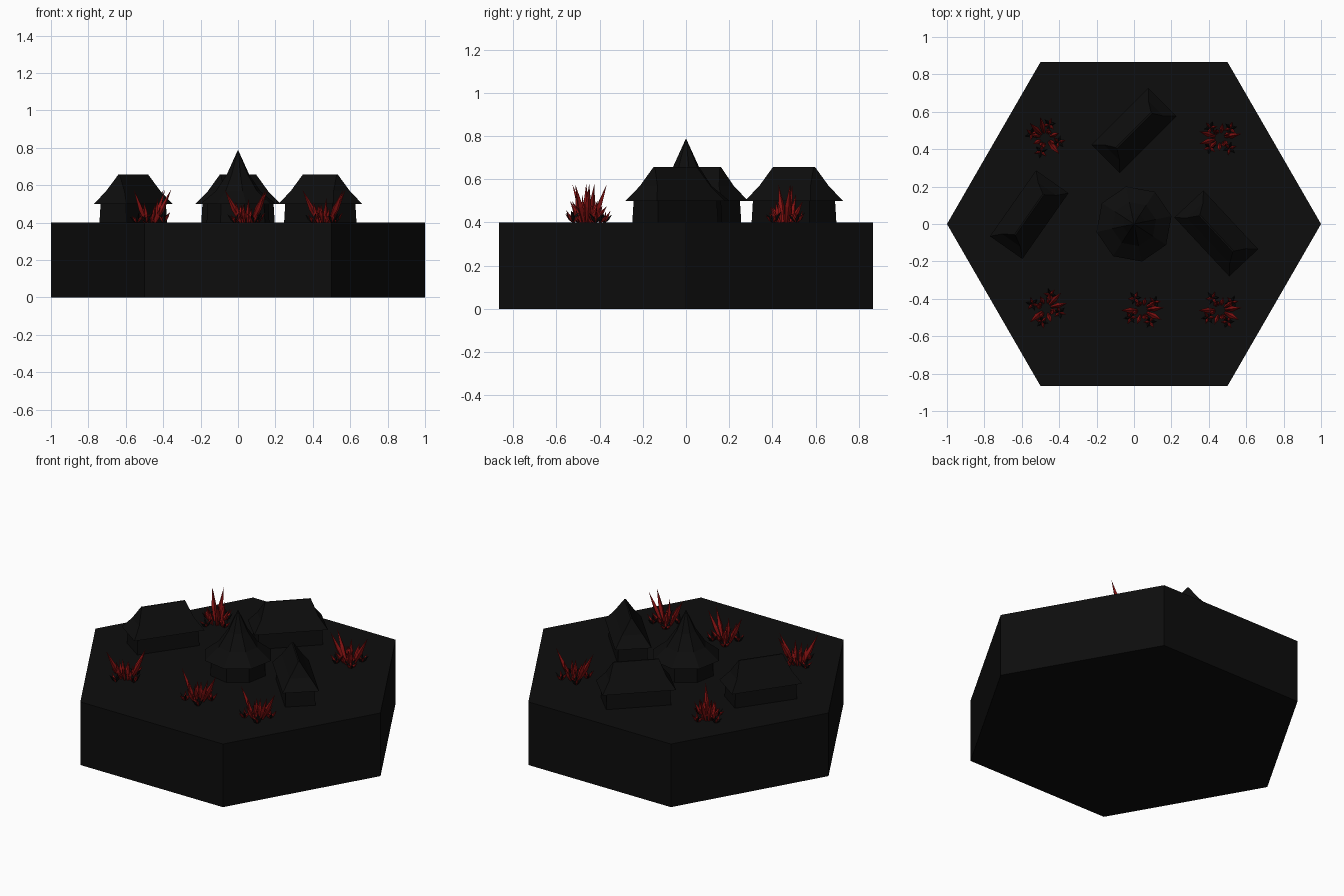
import bpy, bmesh, math, random
from mathutils import Vector, Matrix

cube = bpy.data.objects.get("Cube")
if cube:
    bpy.data.objects.remove(cube)


def material(name, rgb):
    m = bpy.data.materials.new(name)
    m.use_nodes = True
    m.diffuse_color = (*rgb, 1)
    bsdf = next(n for n in m.node_tree.nodes if n.type == 'BSDF_PRINCIPLED')
    bsdf.inputs["Base Color"].default_value = (*rgb, 1)
    return m


BLACK = material("charcoal black", (0.004, 0.004, 0.004))
RED = material("crystal red", (0.24, 0.006, 0.006))
GROUND = 0.4


def make(name, bm, mats, loc=(0, 0, 0), turn=0):
    bmesh.ops.recalc_face_normals(bm, faces=bm.faces[:])
    me = bpy.data.meshes.new(name)
    bm.to_mesh(me)
    bm.free()
    for m in mats:
        me.materials.append(m)
    ob = bpy.data.objects.new(name, me)
    ob.location = loc
    ob.rotation_euler.z = turn
    bpy.context.collection.objects.link(ob)
    return ob


def loft(bm, rings, mat=0):
    """Skin closed rings of points from bottom to top and cap both ends."""
    rows = [[bm.verts.new(p) for p in r] for r in rings]
    n = len(rows[0])
    faces = [bm.faces.new(rows[0]), bm.faces.new(rows[-1])]
    for a, b in zip(rows, rows[1:]):
        for i in range(n):
            j = (i + 1) % n
            faces.append(bm.faces.new((a[i], a[j], b[j], b[i])))
    for f in faces:
        f.material_index = mat
    return rows


def circle(r, z, n, turn=0):
    return [(r * math.cos(turn + math.tau * i / n), r * math.sin(turn + math.tau * i / n), z)
            for i in range(n)]


def rect(a, b, z):
    return [(-a, -b, z), (a, -b, z), (a, b, z), (-a, b, z)]


# Hexagonal ground tile
bm = bmesh.new()
loft(bm, [circle(1, 0, 6), circle(1, GROUND, 6)])
make("hexagon_tile", bm, [BLACK])


# Long houses: plain walls under a flared hip roof
def long_house(name, loc, degrees):
    turn = math.radians(degrees)
    bm = bmesh.new()
    loft(bm, [rect(.19, .088, GROUND - .005), rect(.185, .083, .51)])
    make(name + "_walls", bm, [BLACK], loc, turn)
    bm = bmesh.new()
    loft(bm, [rect(.215, .106, .5), rect(.168, .06, .568), rect(.133, .004, .657)])
    make(name + "_roof", bm, [BLACK], loc, turn)


long_house("back_house", (0, .5, 0), 45)
long_house("left_house", (.44, -.05, 0), -47)
long_house("right_house", (-.56, .05, 0), 55)

# Round central house with a flared pointed roof
turn = math.radians(12)
bm = bmesh.new()
loft(bm, [circle(.172, GROUND - .005, 8, turn), circle(.165, .51, 8, turn)])
make("central_house_walls", bm, [BLACK])
bm = bmesh.new()
loft(bm, [circle(.205, .5, 8, turn), circle(.12, .57, 8, turn),
          circle(.06, .66, 8, turn), circle(.002, .785, 8, turn)])
make("central_house_roof", bm, [BLACK])


# Crystal clumps: leaning shards over small dark buds
def shard(bm, foot, tip, width, mat):
    foot, tip = Vector(foot), Vector(tip)
    axis = tip - foot
    rot = axis.to_track_quat('Z', 'Y').to_matrix().to_4x4()
    m = Matrix.Translation(foot) @ rot
    length = axis.length
    rings = [circle(width * k, length * t, 4)
             for k, t in ((.45, 0), (1, .42), (.02, 1))]
    loft(bm, [[m @ Vector(p) for p in r] for r in rings], mat)


def clump(name, x, y, degrees):
    rng = random.Random(7)
    bm = bmesh.new()
    # tall outer shards, then a ring of shorter ones
    for k in range(11):
        ang = math.tau * k / 11 + rng.uniform(-.2, .2)
        tall = k % 5 == 0
        reach = .115 if tall else rng.uniform(.05, .105)
        rise = .175 if tall else rng.uniform(.07, .14)
        c, s = math.cos(ang), math.sin(ang)
        shard(bm, (.03 * c, .03 * s, 0), (reach * c, reach * s, rise),
              .015 if tall else .012, 0)
    # small star-shaped buds around the foot
    for k in range(4):
        ang = math.tau * k / 4 + .4
        cx, cy = .075 * math.cos(ang), .075 * math.sin(ang)
        for j in range(6):
            a = math.tau * j / 6 + k
            shard(bm, (cx, cy, 0), (cx + .038 * math.cos(a), cy + .038 * math.sin(a),
                                    rng.uniform(.03, .06)), .008, 1 if j % 2 else 0)
    make(name, bm, [RED, BLACK], (x, y, GROUND), math.radians(degrees))


clump("back_right_crystals", -.475, .46, 140)
clump("back_left_crystals", .46, .46, 200)
clump("front_right_crystals", -.47, -.45, 50)
clump("front_middle_crystals", .045, -.46, 10)
clump("front_left_crystals", .46, -.46, 10)
